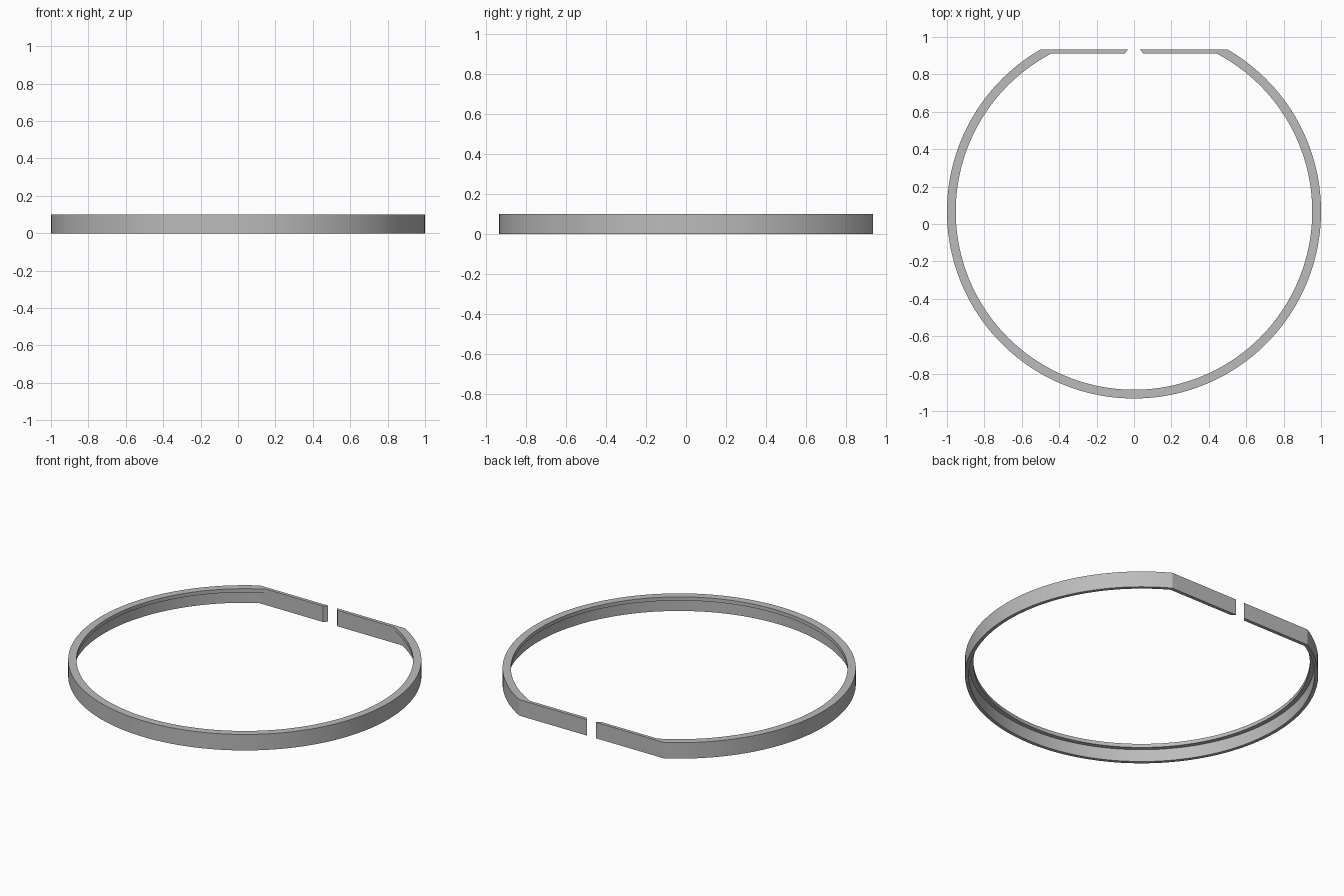
import bpy, bmesh, math

if "Cube" in bpy.data.objects:
    bpy.data.objects.remove(bpy.data.objects["Cube"], do_unlink=True)

HEIGHT = 0.1
LIP_Z = 0.077          # underside of the inner lip
R_OUT, R_WALL, R_LIP = 1.0, 0.979, 0.953
FLAT_OUT, FLAT_IN = 0.866, 0.845   # flat faces, measured from the ring centre
CENTRE_Y = 0.067
SEGMENTS = 144

steel = bpy.data.materials.new("grey_metal")
steel.use_nodes = True
grey = (0.5, 0.5, 0.5, 1)
steel.diffuse_color = grey
steel.node_tree.nodes["Principled BSDF"].inputs["Base Color"].default_value = grey


def finish(bm, name):
    bmesh.ops.recalc_face_normals(bm, faces=bm.faces)
    mesh = bpy.data.meshes.new(name)
    bm.to_mesh(mesh)
    bm.free()
    obj = bpy.data.objects.new(name, mesh)
    obj.location.y = CENTRE_Y
    mesh.materials.append(steel)
    bpy.context.collection.objects.link(obj)
    return obj


def arc_point(radius, limit, t):
    """Point on an arc that runs round the front between its two flat limits."""
    start = math.asin(limit / radius)
    angle = start - t * (math.pi + 2 * start)
    return radius * math.cos(angle), radius * math.sin(angle)


# Hoop: an L-shaped section (thin wall with an inward top lip) swept round the arc
section = [(R_OUT, FLAT_OUT, 0), (R_OUT, FLAT_OUT, HEIGHT),
           (R_LIP, FLAT_IN, HEIGHT), (R_LIP, FLAT_IN, LIP_Z),
           (R_WALL, FLAT_IN, LIP_Z), (R_WALL, FLAT_IN, 0)]
bm = bmesh.new()
rings = [[bm.verts.new((*arc_point(r, lim, i / SEGMENTS), z)) for r, lim, z in section]
         for i in range(SEGMENTS + 1)]
for a, b in zip(rings, rings[1:]):
    for k in range(len(section)):
        n = (k + 1) % len(section)
        bm.faces.new((a[k], a[n], b[n], b[k]))
bm.faces.new(rings[0])
bm.faces.new(rings[-1])
hoop = finish(bm, "hoop")

# Two straight back tabs with bevelled ends either side of the gap
corner_out = math.sqrt(R_OUT ** 2 - FLAT_OUT ** 2)
corner_in = math.sqrt(R_WALL ** 2 - FLAT_IN ** 2)
for side, name in ((1, "left_back_tab"), (-1, "right_back_tab")):
    bm = bmesh.new()
    outline = [(0.03, FLAT_OUT), (corner_out, FLAT_OUT),
               (corner_in, FLAT_IN), (0.05, FLAT_IN)]
    base = bm.faces.new([bm.verts.new((side * x, y, 0)) for x, y in outline])
    top = bmesh.ops.extrude_face_region(bm, geom=[base])["geom"]
    bmesh.ops.translate(bm, vec=(0, 0, HEIGHT),
                        verts=[v for v in top if isinstance(v, bmesh.types.BMVert)])
    finish(bm, name)

# Smooth the round faces, keep the section edges crisp
bpy.ops.object.select_all(action="DESELECT")
hoop.select_set(True)
bpy.context.view_layer.objects.active = hoop
bpy.ops.object.shade_smooth_by_angle(angle=math.radians(30))
